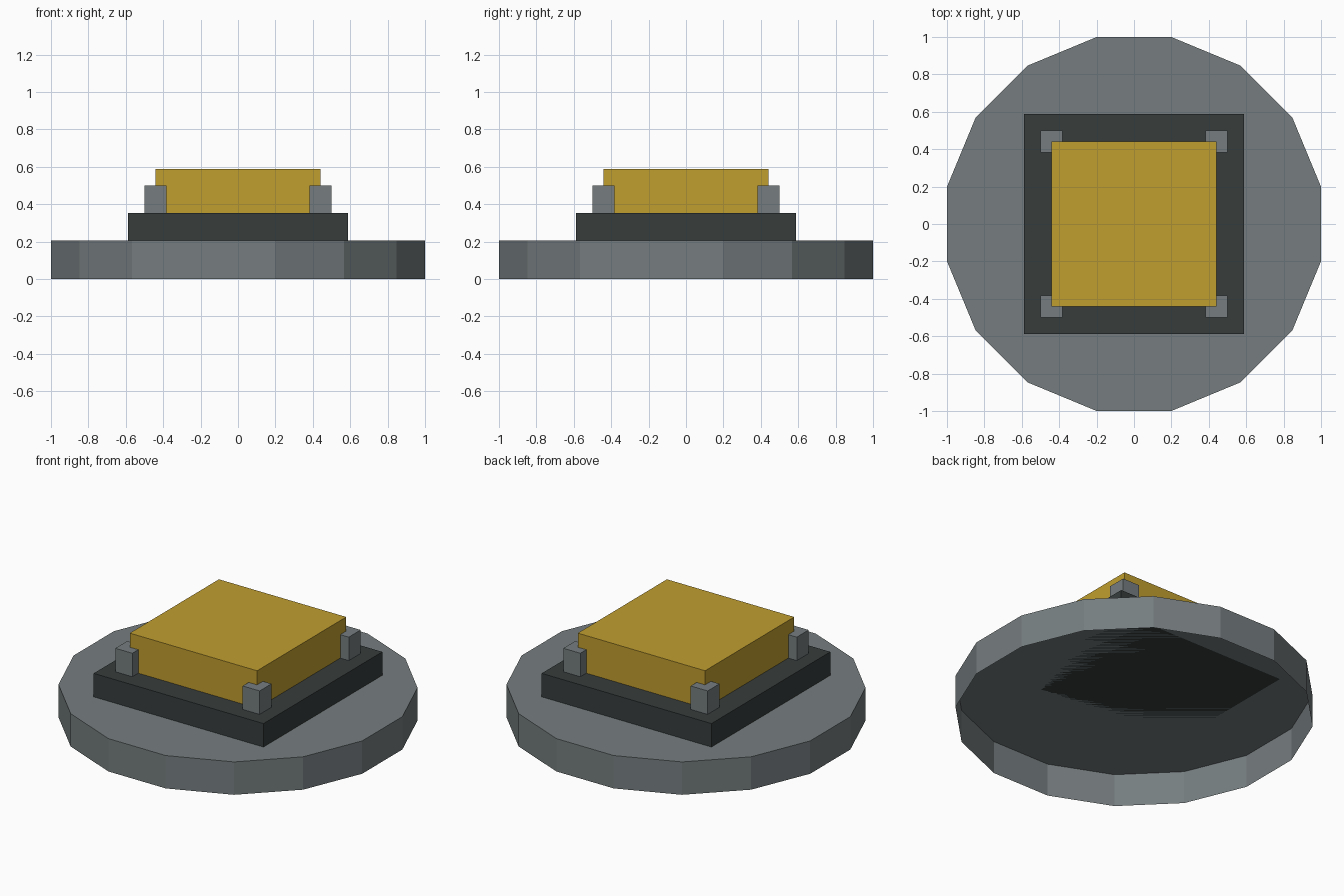
import bpy
import bmesh
from math import pi, cos
from mathutils import Matrix

cube = bpy.data.objects.get("Cube")
if cube:
    bpy.data.objects.remove(cube, do_unlink=True)

U = 1 / 34  # layout unit


def material(name, r, g, b):
    m = bpy.data.materials.new(name)
    m.use_nodes = True
    m.diffuse_color = (r, g, b, 1)
    m.node_tree.nodes["Principled BSDF"].inputs["Base Color"].default_value = (r, g, b, 1)
    return m


def add(name, bm, mat):
    mesh = bpy.data.meshes.new(name)
    bm.to_mesh(mesh)
    bm.free()
    mesh.materials.append(mat)
    obj = bpy.data.objects.new(name, mesh)
    bpy.context.collection.objects.link(obj)


def box(name, x, y, half, bottom, top, mat):
    bm = bmesh.new()
    place = Matrix.Translation((x, y, (bottom + top) / 2))
    size = Matrix.Diagonal((2 * half, 2 * half, top - bottom, 1))
    bmesh.ops.create_cube(bm, size=1, matrix=place @ size)
    add(name, bm, mat)


grey = material("steel grey", 0.18, 0.206, 0.213)
dark = material("dark slate", 0.038, 0.047, 0.046)
gold = material("mustard yellow", 0.53, 0.343, 0.029)

# Sixteen-sided base, an open-bottomed shell with a flat side facing the front
sides = 16
height = 7 * U
radius = 1 / cos(pi / sides)
bm = bmesh.new()
turn = Matrix.Translation((0, 0, height / 2)) @ Matrix.Rotation(pi / sides, 4, "Z")
bmesh.ops.create_cone(bm, cap_ends=True, segments=sides, radius1=radius,
                      radius2=radius, depth=height, matrix=turn)
underside = [f for f in bm.faces if f.normal.z < -0.9]
bmesh.ops.delete(bm, geom=underside, context="FACES_ONLY")
add("base_shell", bm, grey)

# Square plinth and the block on top of it
box("plinth", 0, 0, 20 * U, height, 12 * U, dark)
box("top_block", 0, 0, 15 * U, 12 * U, 20 * U, gold)

# Corner posts gripping the block
for y, end in ((-15 * U, "front"), (15 * U, "back")):
    for x, side in ((-15 * U, "right"), (15 * U, "left")):
        box(f"post_{end}_{side}", x, y, 2 * U, 12 * U, 17 * U, grey)
